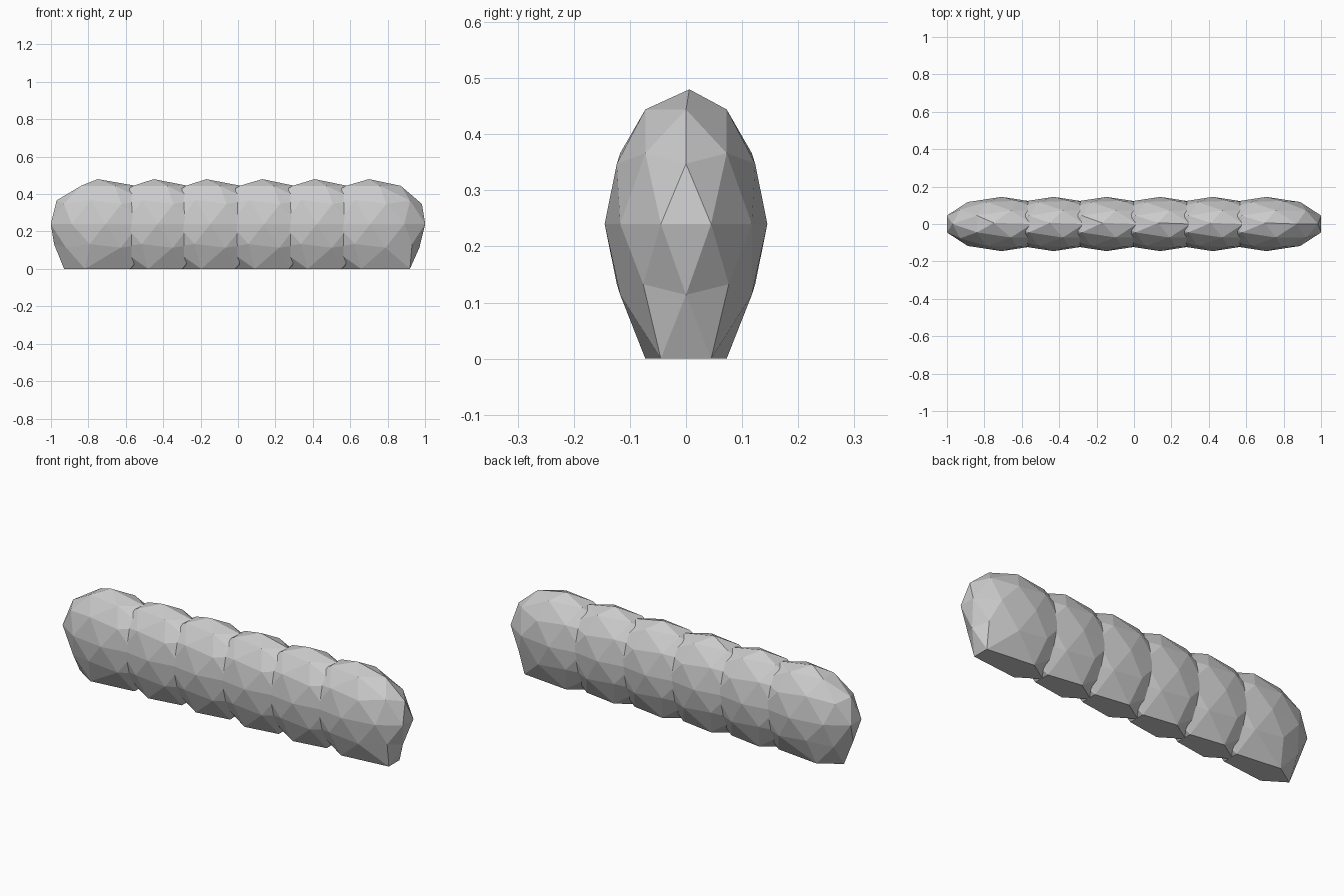
import bpy, bmesh
from mathutils import Vector

if "Cube" in bpy.data.objects:
    bpy.data.objects.remove(bpy.data.objects["Cube"])

RADII = Vector((0.308, 0.145, 0.24))
CENTRES = [-0.708, -0.43, -0.147, 0.14, 0.422, 0.708]
PEAK_X = [-0.75, -0.45, -0.17, 0.13, 0.41, 0.70]


def bush(index, cx):
    """One faceted hedge lobe with a flattened foot."""
    bm = bmesh.new()
    bmesh.ops.create_icosphere(bm, subdivisions=2, radius=1)
    for v in bm.verts:
        u = v.co.copy()
        v.co = Vector((cx + u.x * RADII.x, u.y * RADII.y, 0.24 + u.z * RADII.z))
        # Slightly off-centre crown
        if u.z > 0.95:
            v.co.x, v.co.y = PEAK_X[index], 0.006
        # Flat foot, stretched outwards at the two hedge ends
        if u.z < -0.8:
            v.co.z = 0
            if index == 0 and u.x < -0.1:
                v.co.x -= 0.06
            elif index == 5 and u.x > 0.1:
                v.co.x += 0.08
    mesh = bpy.data.meshes.new(f"hedge_lobe_{index + 1}")
    bm.to_mesh(mesh)
    bm.free()
    obj = bpy.data.objects.new(mesh.name, mesh)
    bpy.context.collection.objects.link(obj)


# Row of six overlapping lobes
for i, x in enumerate(CENTRES):
    bush(i, x)
